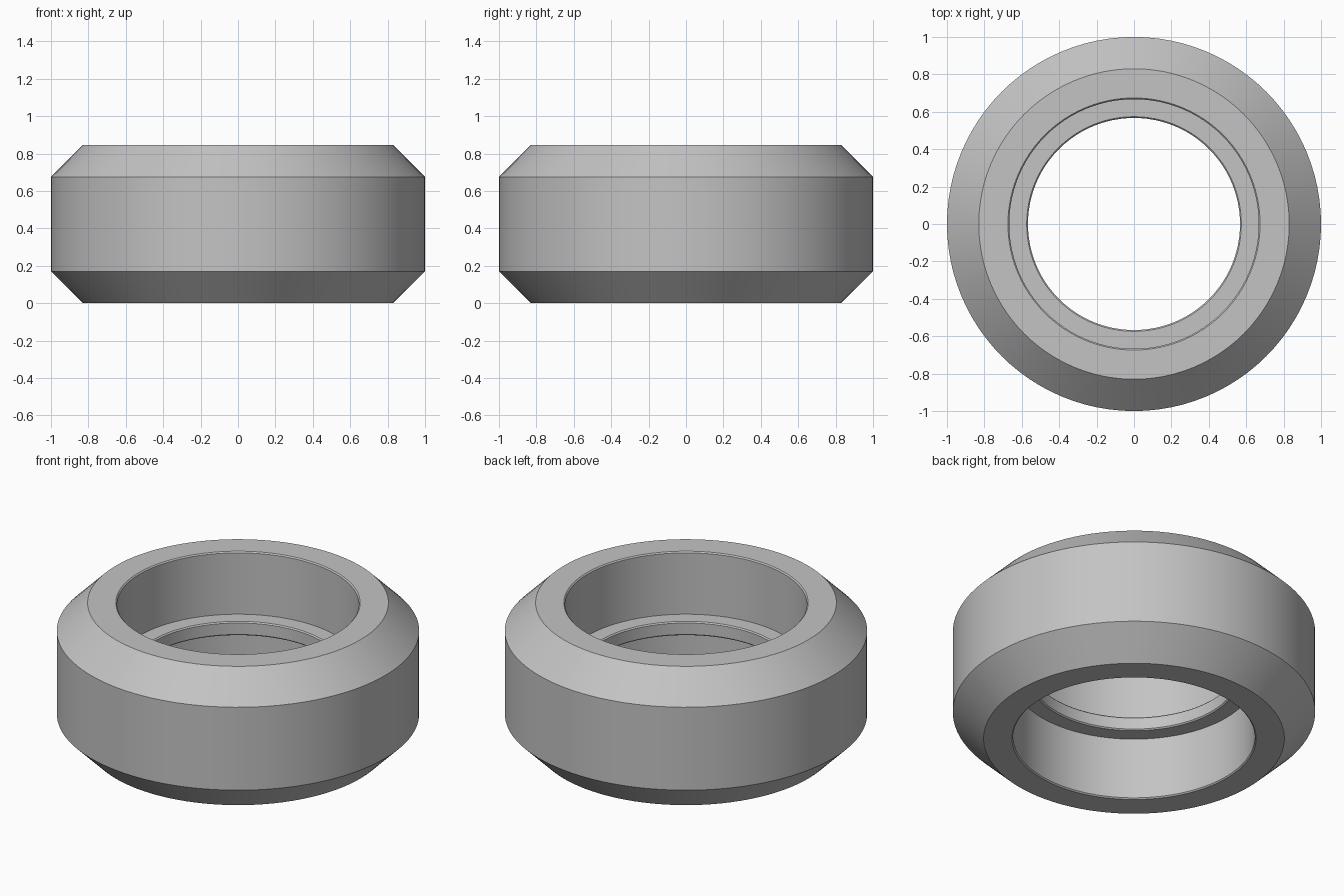
import bpy
import bmesh
import math

cube = bpy.data.objects.get("Cube")
if cube:
    bpy.data.objects.remove(cube, do_unlink=True)

# Overall sizes
HEIGHT, OUTER, BEVEL = 0.845, 1.0, 0.17
BORE, LIP, EDGE = 0.667, 0.567, 0.007
MID, LIP_HALF = HEIGHT / 2, 0.042
SEGMENTS = 96

# Upper half of the ring section as (radius, height above the middle)
upper = [
    (OUTER, MID - BEVEL),
    (OUTER - BEVEL, MID),
    (BORE + EDGE, MID),
    (BORE, MID - EDGE),
    (BORE, LIP_HALF),
    (LIP + EDGE, LIP_HALF),
    (LIP, LIP_HALF - EDGE),
]
# Mirror it into a closed section
section = upper + [(r, -h) for r, h in reversed(upper)]

# Revolve the section around the vertical axis
bm = bmesh.new()
rings = []
for r, h in section:
    ring = []
    for i in range(SEGMENTS):
        a = math.tau * i / SEGMENTS
        ring.append(bm.verts.new((r * math.cos(a), r * math.sin(a), MID + h)))
    rings.append(ring)
for k, ring in enumerate(rings):
    after = rings[(k + 1) % len(rings)]
    for i in range(SEGMENTS):
        j = (i + 1) % SEGMENTS
        bm.faces.new((ring[i], ring[j], after[j], after[i]))
bmesh.ops.recalc_face_normals(bm, faces=bm.faces)
mesh = bpy.data.meshes.new("bevelled_ring")
bm.to_mesh(mesh)
bm.free()

ring_object = bpy.data.objects.new("bevelled_ring", mesh)
bpy.context.collection.objects.link(ring_object)

# Plain grey finish
grey = bpy.data.materials.new("plain_grey")
grey.use_nodes = True
colour = (0.55, 0.55, 0.55, 1)
grey.diffuse_color = colour
grey.node_tree.nodes["Principled BSDF"].inputs["Base Color"].default_value = colour
mesh.materials.append(grey)

# Smooth round walls with sharp rims
bpy.ops.object.select_all(action="DESELECT")
ring_object.select_set(True)
bpy.context.view_layer.objects.active = ring_object
bpy.ops.object.shade_smooth_by_angle(angle=math.radians(30))
